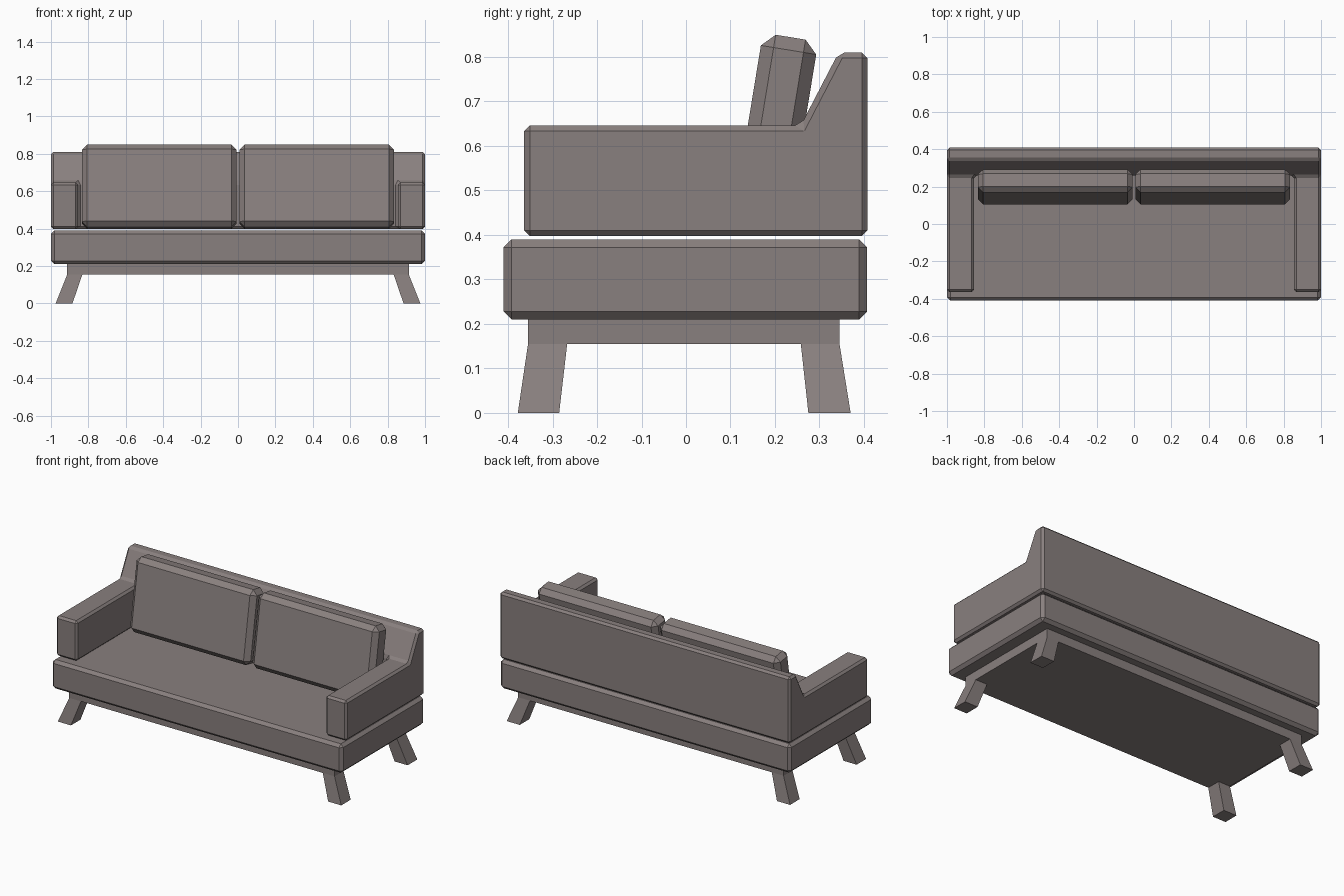
import bpy, bmesh, math
from mathutils import Vector

if "Cube" in bpy.data.objects:
    bpy.data.objects.remove(bpy.data.objects["Cube"])

fabric = bpy.data.materials.new("fabric")
fabric.diffuse_color = (0.25, 0.215, 0.21, 1)
fabric.use_nodes = True
fabric.node_tree.nodes["Principled BSDF"].inputs["Base Color"].default_value = fabric.diffuse_color


def finish(name, bm, bevel=0.0):
    bmesh.ops.recalc_face_normals(bm, faces=bm.faces)
    me = bpy.data.meshes.new(name)
    bm.to_mesh(me)
    bm.free()
    me.materials.append(fabric)
    ob = bpy.data.objects.new(name, me)
    bpy.context.collection.objects.link(ob)
    if bevel:
        mod = ob.modifiers.new("chamfer", 'BEVEL')
        mod.width = bevel
        mod.segments = 1
        mod.limit_method = 'ANGLE'
        mod.angle_limit = math.radians(20)
    return ob


def loft(rings):
    """Closed solid through rings of equal point count."""
    bm = bmesh.new()
    vs = [[bm.verts.new(p) for p in ring] for ring in rings]
    n = len(vs[0])
    for a, b in zip(vs, vs[1:]):
        for i in range(n):
            bm.faces.new((a[i], a[(i + 1) % n], b[(i + 1) % n], b[i]))
    bm.faces.new(vs[0])
    bm.faces.new(vs[-1])
    bmesh.ops.recalc_face_normals(bm, faces=bm.faces)
    return bm


def rect(x0, x1, y0, y1, z):
    return [(x0, y0, z), (x1, y0, z), (x1, y1, z), (x0, y1, z)]


def box(name, x0, x1, y0, y1, z0, z1, bevel=0.0):
    return finish(name, loft([rect(x0, x1, y0, y1, z0), rect(x0, x1, y0, y1, z1)]), bevel)


# Seat and the plain frame below it
box("seat", -1, 1, -0.41, 0.407, 0.21, 0.39, 0.018)
box("base_frame", -0.913, 0.913, -0.355, 0.345, 0.155, 0.215)

# Splayed legs
for sx, side in ((-1, "left"), (1, "right")):
    for name, top, foot in (("front", (-0.355, -0.267), (-0.378, -0.285)),
                            ("back", (0.258, 0.345), (0.275, 0.37))):
        finish(f"{name}_{side}_leg", loft([
            rect(sx * 0.885, sx * 0.975, *foot, 0),
            rect(sx * 0.832, sx * 0.913, *top, 0.155)]))

# Backrest profile across the full width, arms extruded forward from its ends
profile = [(0.258, 0.397), (0.408, 0.397), (0.408, 0.81), (0.343, 0.81), (0.258, 0.646)]
arm_x = 0.855
bm = loft([[(x, y, z) for y, z in profile] for x in (-1, -arm_x, arm_x, 1)])
ends = [f for f in bm.faces if f.normal.y < -0.99 and abs(f.calc_center_median().x) > arm_x]
new = bmesh.ops.extrude_discrete_faces(bm, faces=ends)["faces"]
bmesh.ops.translate(bm, vec=Vector((0, -0.364 - 0.258, 0)),
                    verts=list({v for f in new for v in f.verts}))
bmesh.ops.dissolve_limit(bm, angle_limit=0.02, verts=bm.verts, edges=bm.edges)
finish("back_and_arms", bm, 0.013)

# Two leaning back cushions
for sx, side in ((-1, "left"), (1, "right")):
    ob = box(f"{side}_cushion", -0.414, 0.414, -0.063, 0.063, -0.2237, 0.2237, 0.029)
    ob.location = (sx * 0.421, 0.199, 0.6235)
    ob.rotation_euler.x = math.radians(-9.3)
